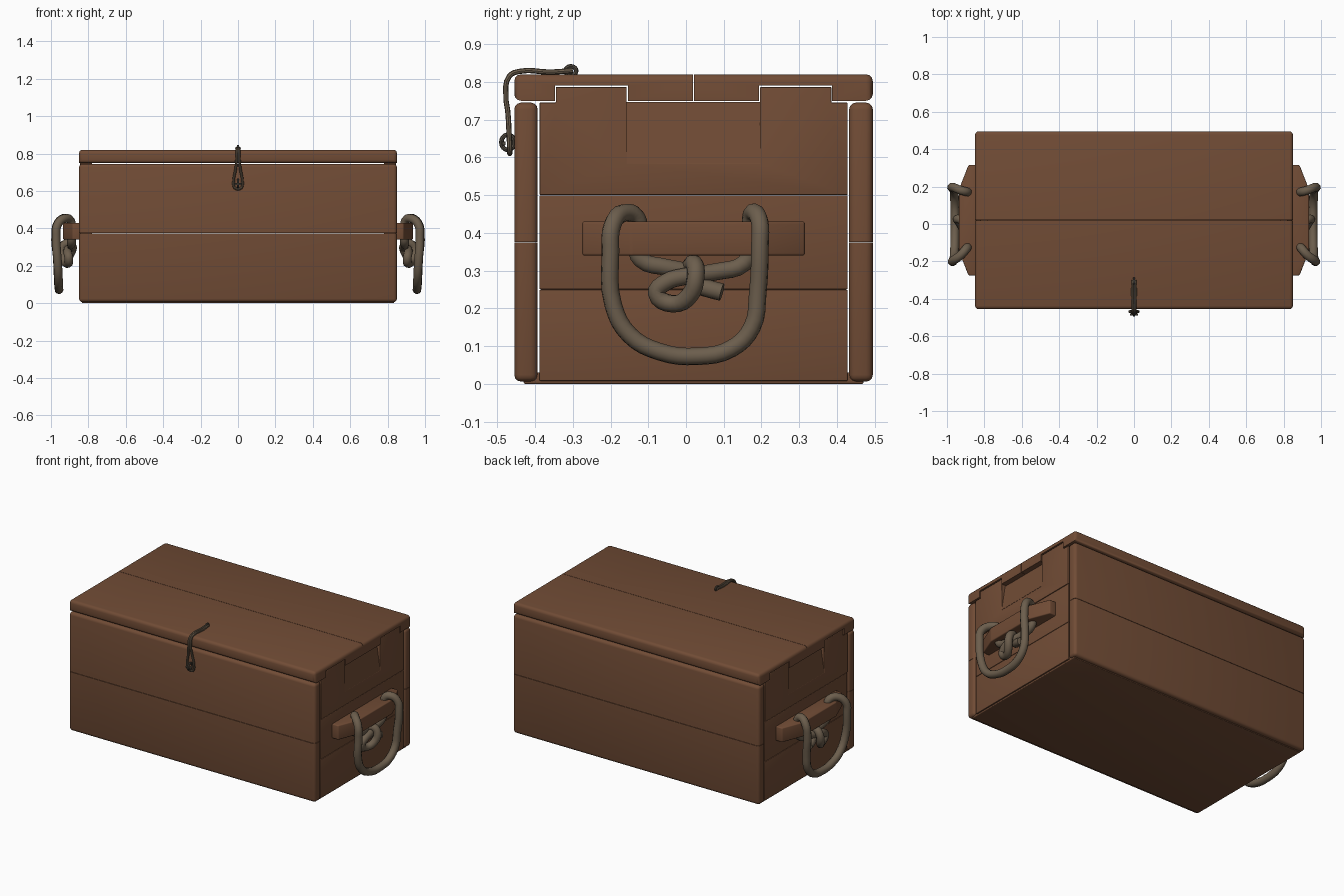
import bpy, bmesh, math
from mathutils import Vector

if "Cube" in bpy.data.objects:
    bpy.data.objects.remove(bpy.data.objects["Cube"])


def material(name, rgb):
    m = bpy.data.materials.new(name)
    m.diffuse_color = (*rgb, 1)
    m.use_nodes = True
    m.node_tree.nodes["Principled BSDF"].inputs["Base Color"].default_value = m.diffuse_color
    return m


WOOD = material("brown wood", (0.165, 0.072, 0.036))
ROPE = material("grey brown rope", (0.150, 0.112, 0.074))
IRON = material("dark iron", (0.085, 0.070, 0.052))


def finish(ob, mat):
    ob.data.materials.clear()
    ob.data.materials.append(mat)
    bpy.ops.object.select_all(action='DESELECT')
    ob.select_set(True)
    bpy.context.view_layer.objects.active = ob
    if ob.type == 'CURVE':
        bpy.ops.object.convert(target='MESH')
        ob = bpy.context.object
    bpy.ops.object.shade_smooth_by_angle(angle=math.radians(40))
    return ob


def prism(name, pts, depth, mat=WOOD, bevel=0.004, keep=None):
    """Extrude a closed 3D outline by a vector; 'keep' picks the edges to round."""
    bm = bmesh.new()
    depth = Vector(depth)
    a = [bm.verts.new(p) for p in pts]
    b = [bm.verts.new(Vector(p) + depth) for p in pts]
    n = len(pts)
    bm.faces.new(a)
    bm.faces.new(b[::-1])
    for i in range(n):
        bm.faces.new((a[i], b[i], b[(i + 1) % n], a[(i + 1) % n]))
    bmesh.ops.recalc_face_normals(bm, faces=bm.faces)
    if bevel:
        edges = [e for e in bm.edges
                 if keep is None or keep((e.verts[0].co + e.verts[1].co) / 2)]
        bmesh.ops.bevel(bm, geom=edges, offset=bevel, segments=3,
                        profile=0.5, affect='EDGES', clamp_overlap=True)
    me = bpy.data.meshes.new(name)
    bm.to_mesh(me)
    bm.free()
    ob = bpy.data.objects.new(name, me)
    bpy.context.collection.objects.link(ob)
    return finish(ob, mat)


def box(name, x, y, z, **kw):
    pts = [(x[0], y[0], z[0]), (x[0], y[1], z[0]), (x[0], y[1], z[1]), (x[0], y[0], z[1])]
    return prism(name, pts, (x[1] - x[0], 0, 0), **kw)


def cord(name, pts, r, mat, closed=False, sides=3, res=4):
    cu = bpy.data.curves.new(name, 'CURVE')
    cu.dimensions = '3D'
    cu.bevel_depth = r
    cu.bevel_resolution = sides
    cu.resolution_u = res
    cu.use_fill_caps = True
    sp = cu.splines.new('BEZIER')
    sp.bezier_points.add(len(pts) - 1)
    for bp, p in zip(sp.bezier_points, pts):
        bp.co = p
        bp.handle_left_type = bp.handle_right_type = 'AUTO'
    sp.use_cyclic_u = closed
    ob = bpy.data.objects.new(name, cu)
    bpy.context.collection.objects.link(ob)
    return finish(ob, mat)


L = 0.85

# front and back planks, rounded everywhere but at the middle seam
for side, y in (("front", (-0.455, -0.393)), ("back", (0.432, 0.495))):
    for part, z in (("lower", (0.006, 0.374)), ("upper", (0.376, 0.745))):
        box(f"{side}_plank_{part}", (-L, L), y, z, bevel=0.018,
            keep=lambda c: abs(c.z - 0.375) > 0.01)

# floor
box("floor_board", (-0.835, 0.835), (-0.43, 0.47), (0, 0.03), bevel=0.004)

# lid planks, notched below for the side tabs
for name, edge, n0, n1 in (("lid_plank_front", -0.455, -0.347, -0.153),
                           ("lid_plank_back", 0.495, 0.387, 0.193)):
    seam = 0.019 if edge < 0 else 0.021
    yz = [(edge, 0.75), (n0, 0.75), (n0, 0.79), (n1, 0.79), (n1, 0.75),
          (seam, 0.75), (seam, 0.82), (edge, 0.82)]

    def outer(c, edge=edge):
        return abs(c.y - edge) < 0.001 or c.z > 0.8 and abs(c.y - 0.02) > 0.01
    prism(name, [(-L, y, z) for y, z in yz], (2 * L, 0, 0), bevel=0.018, keep=outer)

for s, side in ((1, "right"), (-1, "left")):
    # end planks
    xs = sorted((s * 0.78, s * 0.843))
    for part, z in (("lower", (0.008, 0.2495)), ("middle", (0.2505, 0.4995))):
        box(f"{side}_end_plank_{part}", xs, (-0.388, 0.428), z, bevel=0.003)
    # upper end plank with two tabs and a gap between them
    yz = [(-0.388, 0.5005), (0.428, 0.5005), (0.428, 0.745), (0.385, 0.745), (0.385, 0.786),
          (0.196, 0.786), (0.196, 0.585), (-0.157, 0.585), (-0.157, 0.786),
          (-0.345, 0.786), (-0.345, 0.745), (-0.388, 0.745)]
    prism(f"{side}_end_plank_upper", [(s * 0.78, y, z) for y, z in yz],
          (s * 0.065, 0, 0), bevel=0.002)
    # sloped finger recess between the tabs
    xz = [(0.78, 0.585), (0.845, 0.585), (0.82, 0.747), (0.78, 0.747)]
    prism(f"{side}_finger_recess", [(s * x, -0.157, z) for x, z in xz],
          (0, 0.353, 0), bevel=0)
    # handle block with slanted ends
    xy = [(0.835, -0.275), (0.885, -0.275), (0.936, -0.145), (0.936, 0.185),
          (0.885, 0.315), (0.835, 0.315)]
    prism(f"{side}_handle_block", [(s * x, y, 0.34) for x, y in xy],
          (0, 0, 0.09), bevel=0.006)
    # rope: carrying loop
    loop = [(0.89, -0.125, 0.40), (0.895, -0.13, 0.44), (0.925, -0.165, 0.453),
            (0.965, -0.195, 0.42), (0.972, -0.2, 0.35), (0.964, -0.193, 0.21),
            (0.96, -0.15, 0.13), (0.958, -0.07, 0.085), (0.957, 0.03, 0.073),
            (0.959, 0.12, 0.093), (0.962, 0.175, 0.15), (0.966, 0.19, 0.24),
            (0.975, 0.196, 0.37), (0.962, 0.195, 0.43), (0.925, 0.18, 0.455),
            (0.895, 0.172, 0.44), (0.89, 0.172, 0.40)]
    # rope: left end through the knot to its tail
    left = [(0.89, -0.135, 0.37), (0.89, -0.12, 0.33), (0.89, -0.05, 0.308),
            (0.885, 0.0, 0.295), (0.895, 0.025, 0.265), (0.91, 0.06, 0.252),
            (0.915, 0.095, 0.243)]
    # rope: right end wrapping round
    right = [(0.89, 0.175, 0.37), (0.89, 0.155, 0.32), (0.895, 0.08, 0.297),
             (0.91, 0.0, 0.285), (0.91, -0.055, 0.268), (0.905, -0.078, 0.24),
             (0.91, -0.035, 0.212), (0.935, 0.01, 0.235), (0.945, 0.026, 0.285),
             (0.92, 0.022, 0.318), (0.88, 0.01, 0.31)]
    for nm, pts in (("handle_loop", loop), ("knot_left", left), ("knot_right", right)):
        cord(f"{side}_rope_{nm}", [(s * x, y, z) for x, y, z in pts], 0.0235, ROPE)

# latch: two cord strands from the lid eyelet down into a teardrop loop
half = [(0.006, -0.30, 0.83), (0.008, -0.36, 0.826), (0.006, -0.44, 0.828),
        (0.006, -0.468, 0.815), (0.008, -0.477, 0.76), (0.012, -0.472, 0.72),
        (0.024, -0.468, 0.645), (0.018, -0.467, 0.617)]
strand = half + [(0, -0.467, 0.61)] + [(-x, y, z) for x, y, z in half[::-1]]
cord("latch_cord", strand, 0.007, ROPE, sides=2)


def ring(name, y, z, ry, rz, r):
    pts = [(0, y + ry * math.cos(a * math.pi / 4), z + rz * math.sin(a * math.pi / 4))
           for a in range(8)]
    cord(name, pts, r, IRON, closed=True, sides=2, res=3)


# iron eyelets on lid and front
ring("lid_eyelet", -0.305, 0.829, 0.014, 0.012, 0.006)
ring("front_eyelet", -0.472, 0.64, 0.017, 0.02, 0.006)
# small pin through the front eyelet
box("latch_pin", (-0.022, 0.022), (-0.488, -0.478), (0.632, 0.642), mat=IRON, bevel=0.002)
